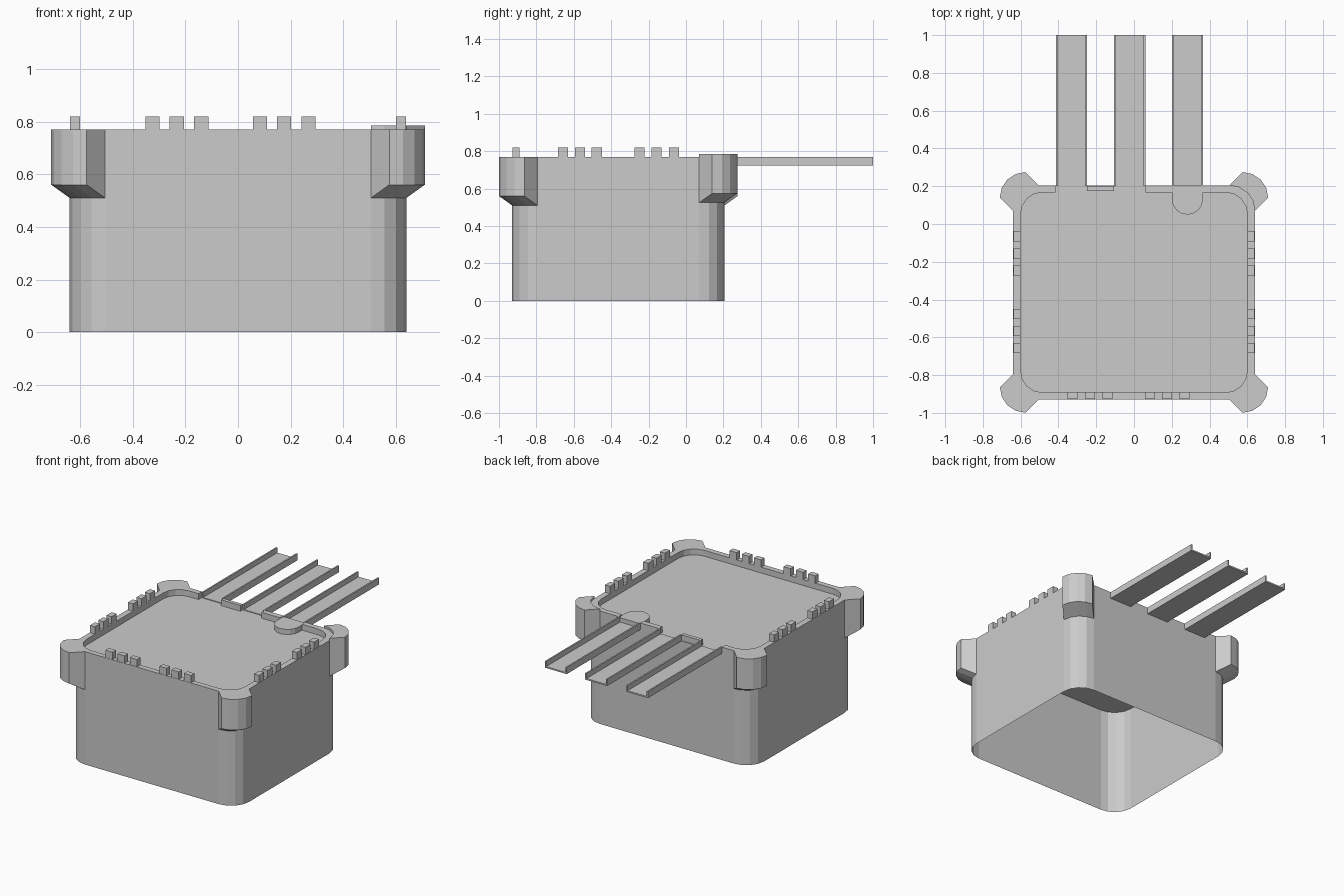
import bpy, bmesh
from math import sin, cos, pi

if "Cube" in bpy.data.objects:
    bpy.data.objects.remove(bpy.data.objects["Cube"])

CY, FLOOR, TOP = -0.362, 0.73, 0.77
HX, HY, R = 0.64, 0.567, 0.135


def finish(name, bm):
    bmesh.ops.recalc_face_normals(bm, faces=bm.faces)
    me = bpy.data.meshes.new(name)
    bm.to_mesh(me)
    bm.free()
    ob = bpy.data.objects.new(name, me)
    bpy.context.collection.objects.link(ob)
    return ob


def prism(name, pts, z0, z1, bottom=True):
    """Extrude an xy outline between heights; z0 may be a list per point."""
    n = len(pts)
    zs = z0 if isinstance(z0, list) else [z0] * n
    bm = bmesh.new()
    lo = [bm.verts.new((p[0], p[1], z)) for p, z in zip(pts, zs)]
    hi = [bm.verts.new((p[0], p[1], z1)) for p in pts]
    for i in range(n):
        j = (i + 1) % n
        bm.faces.new((lo[i], lo[j], hi[j], hi[i]))
    bm.faces.new(hi)
    if bottom:
        bm.faces.new(lo[::-1])
    return finish(name, bm)


def box(name, x0, x1, y0, y1, z0, z1):
    return prism(name, [(x0, y0), (x1, y0), (x1, y1), (x0, y1)], z0, z1)


def corner(k, hx, hy, r, seg=4):
    """Arc of corner k, counterclockwise: 0 back right, 1 back left, 2 front left, 3 front right."""
    sx, sy = (1, -1, -1, 1)[k], (1, 1, -1, -1)[k]
    angles = [k * pi / 2 + i * pi / 2 / seg for i in range(seg + 1)]
    return [(sx * (hx - r) + r * cos(a), CY + sy * (hy - r) + r * sin(a)) for a in angles]


def loop(order, hx, hy, r):
    return [p for k in order for p in corner(k, hx, hy, r)]


# Hollow body, open underneath, closed by the recessed floor
prism("body", loop((0, 1, 2, 3), HX, HY, R), 0, FLOOR, bottom=False)

# Raised rim, left open at the back for the channels
outer = [(-0.415, CY + HY)] + loop((1, 2, 3, 0), HX, HY, R) + [(0.365, CY + HY)]
inner = [(-0.415, CY + 0.53)] + loop((1, 2, 3, 0), 0.6, 0.53, 0.115) + [(0.365, CY + 0.53)]
prism("rim", outer + inner[::-1], FLOOR, TOP, bottom=False)
box("back_rim_left", -0.25, -0.105, 0.175, 0.2, FLOOR, TOP)
box("back_rim_right", 0.06, 0.2, 0.168, 0.205, FLOOR, TOP)

# Corner turrets: the body corner pushed outward, with a sloping underside
for k in range(4):
    dz = 0.015 if k == 0 else 0
    sx, sy = (1, -1, -1, 1)[k], (1, 1, -1, -1)[k]
    arc = corner(k, HX, HY, R)
    far = [(x + 0.07 * sx, y + 0.07 * sy) for x, y in arc]
    n = len(arc)
    bm = bmesh.new()
    a0 = [bm.verts.new((x, y, 0.51 + dz)) for x, y in arc]
    a1 = [bm.verts.new((x, y, TOP + dz)) for x, y in arc]
    f0 = [bm.verts.new((x, y, 0.56 + dz)) for x, y in far]
    f1 = [bm.verts.new((x, y, TOP + dz)) for x, y in far]
    for i in range(n - 1):
        for p, q in ((a0, f0), (f0, f1), (f1, a1), (a1, a0)):
            bm.faces.new((p[i], p[i + 1], q[i + 1], q[i]))
    for i in (0, n - 1):
        bm.faces.new((a0[i], f0[i], f1[i], a1[i]))
    finish("turret", bm)

# Battlement teeth on the front and both sides
for x in (-0.325, -0.233, -0.14, 0.084, 0.175, 0.268):
    box("front_tooth", x - 0.027, x + 0.027, -0.927, -0.89, TOP, 0.82)
for y in (-0.657, -0.567, -0.477, -0.248, -0.157, -0.065):
    for s in (-1, 1):
        x0, x1 = sorted((s * 0.6, s * 0.638))
        box("side_tooth", x0, x1, y - 0.027, y + 0.027, TOP, 0.82)

# Three U-section channels running out at the back
t = 0.01
for x0, x1 in ((-0.413, -0.25), (-0.105, 0.06), (0.2, 0.365)):
    prof = [(x0, 0.725), (x1, 0.725), (x1, TOP), (x1 - t, TOP),
            (x1 - t, 0.735), (x0 + t, 0.735), (x0 + t, TOP), (x0, TOP)]
    bm = bmesh.new()
    a, b = ([bm.verts.new((x, y, z)) for x, z in prof] for y in (0.2, 1.0))
    for i in range(8):
        j = (i + 1) % 8
        bm.faces.new((a[i], a[j], b[j], b[i]))
    bm.faces.new(a)
    bm.faces.new(b[::-1])
    finish("channel", bm)

# Rounded stop at the inner end of the right channel
r = 0.0825
stop = [(0.2825 + r * cos(pi + i * pi / 8), 0.132 + r * sin(pi + i * pi / 8)) for i in range(9)]
prism("channel_stop", stop + [(0.365, 0.205), (0.2, 0.205)], FLOOR, 0.765)
